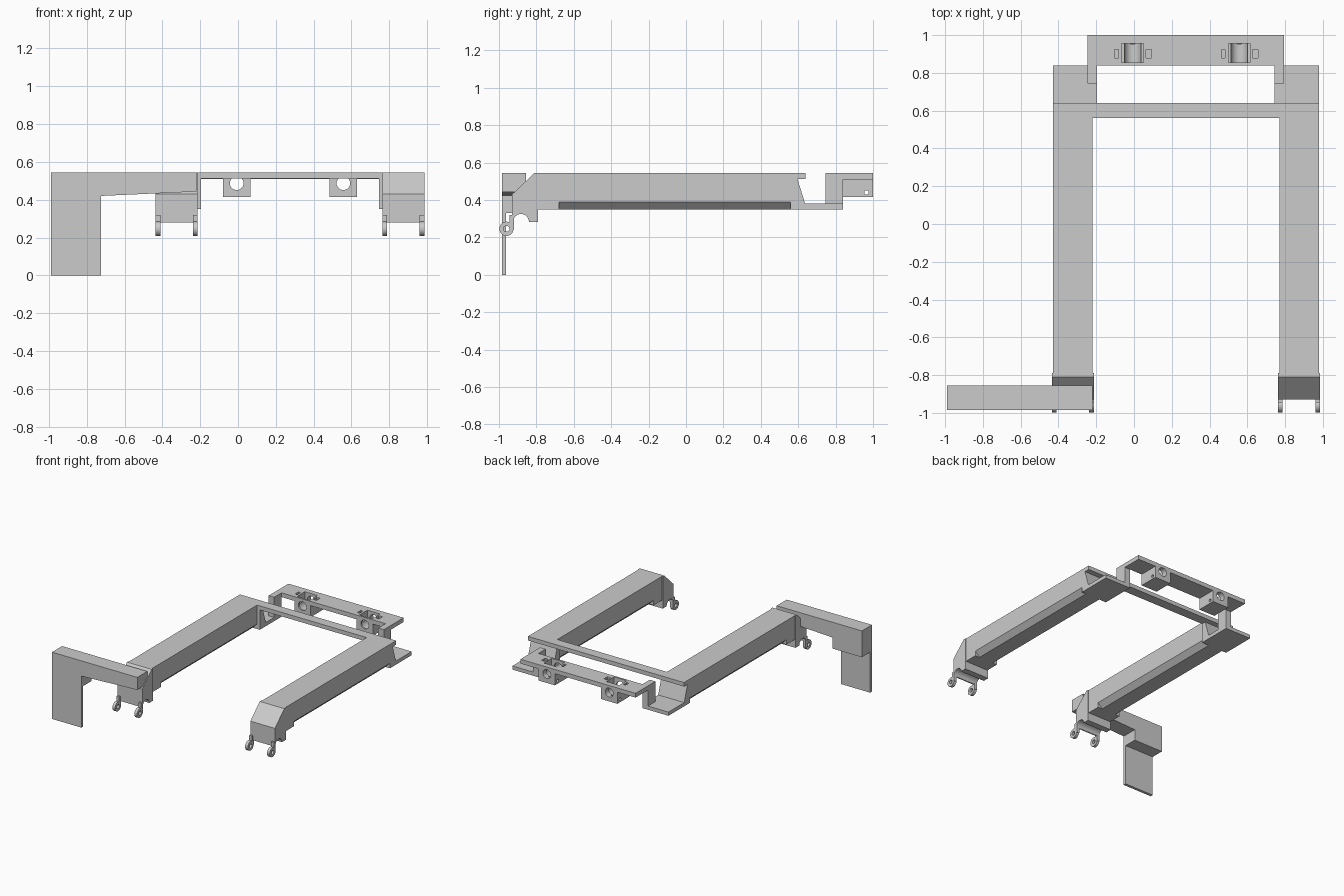
import bpy, bmesh, math
from mathutils import Vector

cube = bpy.data.objects.get("Cube")
if cube:
    bpy.data.objects.remove(cube)

grey = bpy.data.materials.new("plain_grey")
grey.use_nodes = True
colour = (0.6, 0.6, 0.6, 1)
grey.diffuse_color = colour
grey.node_tree.nodes["Principled BSDF"].inputs["Base Color"].default_value = colour

MID = 0.275  # symmetry line of the frame
TOP = 0.545


def prism(axis, profile, lo, hi):
    """Object made by extruding a 2D profile along an axis."""
    place = {"x": lambda a, b, t: (t, a, b), "y": lambda a, b, t: (a, t, b),
             "z": lambda a, b, t: (a, b, t)}[axis]
    bm = bmesh.new()
    face = bm.faces.new([bm.verts.new(place(a, b, lo)) for a, b in profile])
    ext = bmesh.ops.extrude_face_region(bm, geom=[face])
    shift = Vector(place(0, 0, hi - lo))
    bmesh.ops.translate(bm, vec=shift, verts=[v for v in ext["geom"] if isinstance(v, bmesh.types.BMVert)])
    bmesh.ops.recalc_face_normals(bm, faces=bm.faces)
    mesh = bpy.data.meshes.new("part")
    bm.to_mesh(mesh)
    bm.free()
    mesh.materials.append(grey)
    obj = bpy.data.objects.new("part", mesh)
    bpy.context.collection.objects.link(obj)
    return obj


def rect(a0, a1, b0, b1):
    return [(a0, b0), (a1, b0), (a1, b1), (a0, b1)]


def box(x0, x1, y0, y1, z0, z1):
    return prism("z", rect(x0, x1, y0, y1), z0, z1)


def arc(a, b, r, start=0, end=360, n=32):
    full = end - start == 360
    steps = [math.radians(start + (end - start) * i / n) for i in range(n if full else n + 1)]
    return [(a + r * math.cos(t), b + r * math.sin(t)) for t in steps]


def named(obj, name):
    obj.name = obj.data.name = name
    return obj


def boolean(obj, others, operation):
    bpy.context.view_layer.objects.active = obj
    for other in others:
        mod = obj.modifiers.new("boolean", "BOOLEAN")
        mod.operation, mod.solver, mod.object = operation, "EXACT", other
        bpy.ops.object.modifier_apply(modifier=mod.name)
        bpy.data.objects.remove(other)
    return obj


def smooth(obj):
    bpy.ops.object.select_all(action="DESELECT")
    obj.select_set(True)
    bpy.context.view_layer.objects.active = obj
    bpy.ops.object.shade_smooth_by_angle(angle=math.radians(30))


for side, label in ((-1, "right"), (1, "left")):
    def span(u0, u1):
        return sorted((MID + side * u0, MID + side * u1))

    # Long arm with chamfered lower edges along its middle
    x0, x1 = span(0.495, 0.705)
    c = 0.04
    section = [(x0, TOP), (x0, 0.35 + c), (x0 + c, 0.35), (x1 - c, 0.35), (x1, 0.35 + c), (x1, TOP)]
    named(prism("y", section, -0.68, 0.56), label + "_arm")
    named(box(x0, x1, -0.80, -0.68, 0.35, TOP), label + "_arm_front")

    # Sloped rear end and its floor plate
    x0, x1 = span(0.47, 0.705)
    rear = [(0.56, 0.35), (0.84, 0.35), (0.84, 0.38), (0.637, 0.38), (0.595, 0.515), (0.595, TOP), (0.56, TOP)]
    named(prism("x", rear, x0, x1), label + "_rear_foot")

    # Front bracket with a round channel underneath
    x0, x1 = span(0.488, 0.71)
    bracket = [(-0.81, TOP), (-0.93, 0.43), (-0.93, 0.28)]
    bracket += arc(-0.882, 0.283, 0.042, 180, 0, 16)
    bracket += [(-0.79, 0.283), (-0.79, TOP)]
    smooth(named(prism("x", bracket, x0, x1), label + "_front_bracket"))

    # Hinge eyes below the bracket
    for u, place in ((0.488, "inner"), (0.686, "outer")):
        x0, x1 = span(u, u + 0.024)
        eye = prism("x", arc(-0.96, 0.246, 0.038), x0, x1)
        neck = prism("x", rect(-0.945, -0.92, 0.24, 0.32), x0, x1)
        boolean(eye, [neck], "UNION")
        boolean(eye, [prism("x", arc(-0.96, 0.246, 0.016), x0 - 0.1, x1 + 0.1)], "DIFFERENCE")
        smooth(named(eye, f"{label}_{place}_hinge_eye"))

    # Upright carrying the rear rail
    x0, x1 = span(0.47, 0.52)
    named(box(x0, x1, 0.745, 0.84, 0.37, TOP), label + "_rail_upright")

# Cross bar joining the arms
named(box(-0.43, 0.98, 0.56, 0.64, 0.512, TOP), "cross_bar")

# Rear rail with two bored bearing blocks
rail = box(-0.245, 0.795, 0.84, 1.0, 0.51, TOP)
centres = (-0.007, 0.557)
for cx in centres:
    boolean(rail, [box(cx - 0.073, cx + 0.073, 0.84, 1.0, 0.415, 0.52)], "UNION")
for cx in centres:
    boolean(rail, [
        prism("y", arc(cx, 0.487, 0.036), 0.8, 1.1),
        prism("y", arc(cx, 0.487, 0.044), 0.855, 0.955),
        box(cx - 0.058, cx + 0.058, 0.855, 0.955, 0.487, 0.6),
        prism("x", arc(0.965, 0.44, 0.012, n=16), cx - 0.1, cx + 0.1),
        box(cx - 0.095, cx - 0.075, 0.88, 0.925, 0.525, 0.6),
        box(cx + 0.07, cx + 0.1, 0.88, 0.925, 0.525, 0.6),
    ], "DIFFERENCE")
smooth(named(rail, "rear_rail"))

# Side beam with a tapered underside and a thin hanging plate
beam = [(-0.99, TOP), (-0.99, 0.33), (-0.725, 0.33), (-0.725, 0.42), (-0.22, 0.443), (-0.22, TOP)]
named(prism("y", beam, -0.985, -0.855), "side_beam")
named(box(-0.99, -0.725, -0.985, -0.962, 0, 0.33), "hanging_plate")
